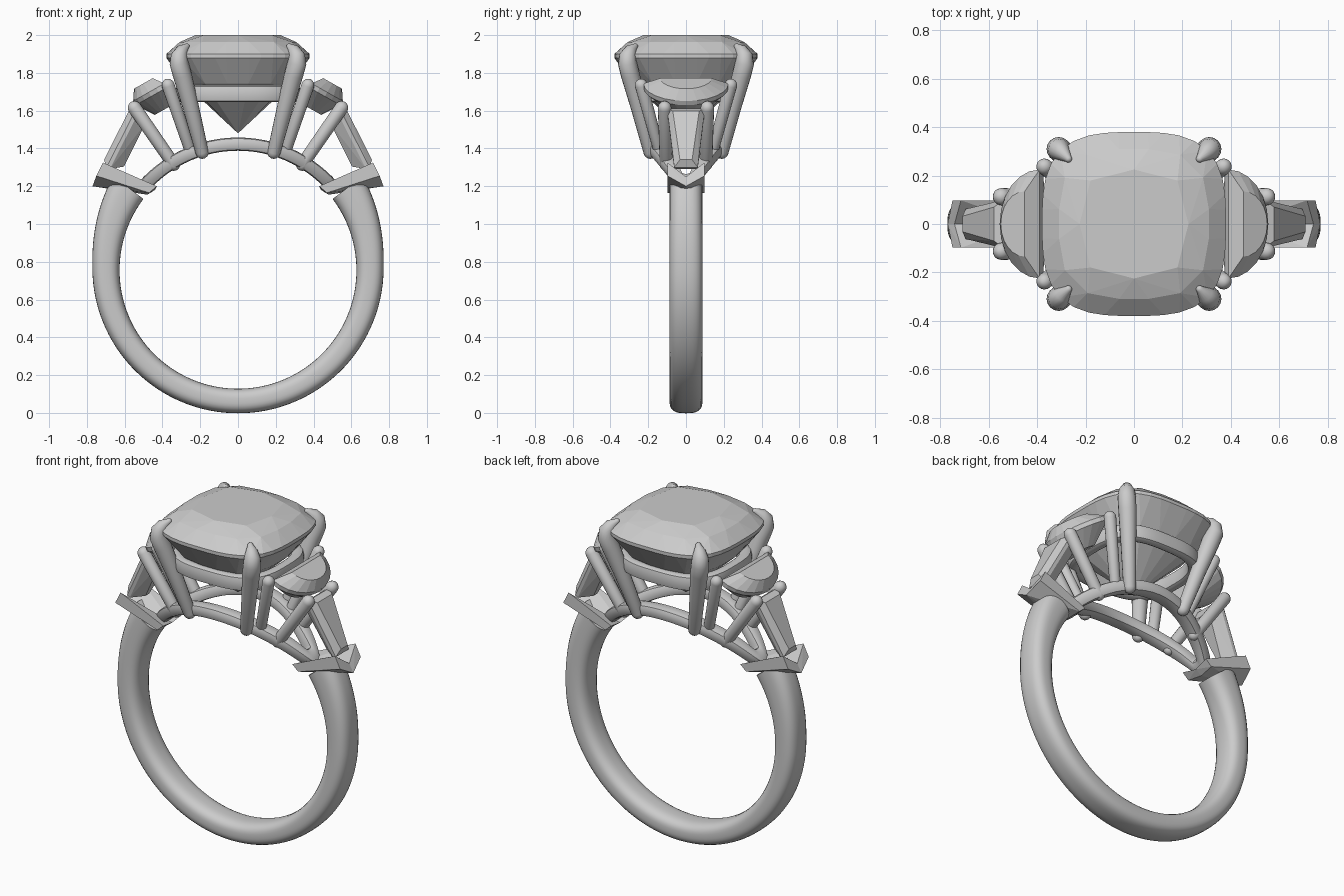
import bpy, bmesh
from math import sin, cos, pi, radians, copysign
from mathutils import Vector

cube = bpy.data.objects.get("Cube")
if cube:
    bpy.data.objects.remove(cube, do_unlink=True)

grey = bpy.data.materials.new("light grey")
grey.use_nodes = True
grey.diffuse_color = (0.6, 0.6, 0.6, 1)
grey.node_tree.nodes["Principled BSDF"].inputs["Base Color"].default_value = (0.6, 0.6, 0.6, 1)

FINGER = 0.755   # height of the finger hole centre
INNER = 0.627    # finger hole radius


def finish(name, bm, smooth):
    bmesh.ops.recalc_face_normals(bm, faces=bm.faces)
    mesh = bpy.data.meshes.new(name)
    bm.to_mesh(mesh)
    bm.free()
    mesh.materials.append(grey)
    obj = bpy.data.objects.new(name, mesh)
    bpy.context.collection.objects.link(obj)
    if smooth:
        bpy.ops.object.select_all(action='DESELECT')
        obj.select_set(True)
        bpy.context.view_layer.objects.active = obj
        bpy.ops.object.shade_smooth_by_angle(angle=radians(40))
    return obj


def hull(name, points):
    """Faceted solid wrapped around the given points."""
    bm = bmesh.new()
    verts = [bm.verts.new(p) for p in points]
    res = bmesh.ops.convex_hull(bm, input=verts)
    spare = {v for v in res["geom_interior"] + res["geom_unused"] if isinstance(v, bmesh.types.BMVert)}
    bmesh.ops.delete(bm, geom=list(spare), context='VERTS')
    bmesh.ops.dissolve_limit(bm, angle_limit=0.02, verts=bm.verts, edges=bm.edges)
    return finish(name, bm, False)


def loft(name, rings, closed=False):
    """Skin a row of equal-sized rings, capped unless closed."""
    bm = bmesh.new()
    rows = [[bm.verts.new(p) for p in ring] for ring in rings]
    n = len(rows[0])
    pairs = list(zip(rows, rows[1:])) + ([(rows[-1], rows[0])] if closed else [])
    for a, b in pairs:
        for i in range(n):
            j = (i + 1) % n
            bm.faces.new((a[i], a[j], b[j], b[i]))
    if not closed:
        bm.faces.new(rows[0])
        bm.faces.new(rows[-1])
    return finish(name, bm, True)


def squircle(count, rx, ry, power, turn=0.0):
    """Points on a rounded-square outline."""
    out = []
    for i in range(count):
        a = 2 * pi * i / count + turn
        r = (abs(cos(a)) ** power + abs(sin(a)) ** power) ** (-1 / power)
        out.append((rx * r * cos(a), ry * r * sin(a)))
    return out


def tube(name, stations):
    """Round rod through (point, radius) stations with domed ends."""
    pts = [Vector(p) for p, r in stations]
    rad = [r for p, r in stations]
    start, end = (pts[0] - pts[1]).normalized(), (pts[-1] - pts[-2]).normalized()
    dome = [(sin(a), cos(a)) for a in (radians(25), radians(50), radians(72), radians(86))]
    path = [(pts[0] + start * rad[0] * s, rad[0] * c) for s, c in reversed(dome)]
    path += list(zip(pts, rad))
    path += [(pts[-1] + end * rad[-1] * s, rad[-1] * c) for s, c in dome]
    rings = []
    for i, (p, r) in enumerate(path):
        t = (path[min(i + 1, len(path) - 1)][0] - path[max(i - 1, 0)][0]).normalized()
        u = t.cross(Vector((0, 1, 0))).normalized()
        v = t.cross(u)
        rings.append([p + r * (u * x + v * y) for x, y in squircle(16, 1, 1, 2)])
    return loft(name, rings)


def polar(angle, r, y):
    return (r * cos(angle), y, FINGER + r * sin(angle))


# Shank: open band, thickening toward the shoulders
rings = []
STEPS = 96
for i in range(STEPS + 1):
    a = radians(143 + 254 * i / STEPS)
    outer = 0.757 + 0.014 * (1 + min(0, sin(a))) + 0.12 * max(0, sin(a)) ** 1.5
    mid, half = (outer + INNER) / 2, (outer - INNER) / 2
    rings.append([polar(a, mid + p, q) for p, q in squircle(32, half, 0.087, 2.8)])
loft("shank", rings)

# Base rail: arched oval loop bridging the shoulders over the finger
rings = []
for i in range(72):
    t = 2 * pi * i / 72
    a = radians(90) - radians(46) * cos(t)
    y = copysign(0.06 * abs(sin(t)) ** 0.5, sin(t)) + 0.12 * sin(t) ** 3
    inward = Vector((-cos(t), -sin(t)))
    ring = []
    for p, q in squircle(16, 0.035, 0.042, 4):
        ring.append(polar(a - q * inward.x / 0.67, 0.668 + p, y + q * inward.y))
    rings.append(ring)
loft("base_rail", rings, closed=True)

# Upper gallery rail: cushion-shaped band under the centre stone
inside, outside = squircle(64, 0.27, 0.25, 3), squircle(64, 0.33, 0.31, 3)
rings = []
for (x0, y0), (x1, y1) in zip(inside, outside):
    xm, ym, dx, dy = (x0 + x1) / 2, (y0 + y1) / 2, (x1 - x0) / 2, (y1 - y0) / 2
    rings.append([(xm + dx * p, ym + dy * p, 1.69 + q) for p, q in squircle(16, 1, 0.045, 4)])
loft("gallery_rail", rings, closed=True)

# Centre stone: cushion cut with table, crown, girdle and pavilion
points = [(0, 0, 1.48)]
for count, size, z, turn in ((8, 0.225, 2.0, 0), (16, 0.31, 1.963, pi / 16), (40, 0.38, 1.90, 0),
                             (40, 0.38, 1.88, 0), (16, 0.285, 1.745, pi / 16)):
    points += [(x, y, z) for x, y in squircle(count, size, size, 3.1, turn)]
hull("centre_stone", points)

for sx, side in ((1, "left"), (-1, "right")):
    # Half-moon side stone, tilted down and outward
    along, up = Vector((0.87, 0, -0.49)), Vector((0.49, 0, 0.87))
    points = []
    for scale, lift, shift in ((0.6, 0.065, 0.04), (1, 0.01, 0), (1, -0.015, 0), (0.45, -0.11, 0.04)):
        for i in range(13):
            t = pi * i / 12
            p = Vector((0.385, 0.225 * scale * cos(t), 1.735))
            p += along * (0.19 * scale * sin(t) + shift) + up * lift
            points.append((p.x * sx, p.y, p.z))
    hull(side + "_half_moon_stone", points)

    # Tapered baguette stone with step-cut crown and keel
    along, up = Vector((0.45, 0, -0.89)), Vector((0.89, 0, 0.45))
    points = []
    for inset, lift in ((0.03, 0.0), (0.0, -0.03), (0.0, -0.05), (0.045, -0.11)):
        for dist, half in ((inset, 0.1), (0.35 - inset, 0.062)):
            for sy in (1, -1):
                p = Vector((0.565, sy * (half - inset), 1.625)) + along * dist + up * lift
                points.append((p.x * sx, p.y, p.z))
    hull(side + "_baguette_stone", points)

    for sy, face in ((-1, "front"), (1, "back")):
        tag = side + "_" + face

        # Chevron collar closing the shoulder, folded on the centre line
        y = 0.098 * sy
        hull(tag + "_collar", [(sx * px, py, pz) for px, py, pz in (
            (0.43, y, 1.20), (0.47, y, 1.165), (0.715, y, 1.325), (0.75, y, 1.255),
            (0.44, 0, 1.18), (0.48, 0, 1.155), (0.742, 0, 1.25), (0.77, 0, 1.20))])

        # Claw prongs bent over the corners of the centre stone
        tube(tag + "_claw", [((sx * px, sy * py, pz), r) for px, py, pz, r in (
            (0.19, 0.19, 1.38, 0.035), (0.25, 0.25, 1.62, 0.043), (0.295, 0.295, 1.79, 0.05),
            (0.312, 0.31, 1.85, 0.05), (0.31, 0.308, 1.89, 0.045), (0.295, 0.292, 1.92, 0.033),
            (0.272, 0.27, 1.94, 0.016))])

        # Straight prongs for the half-moon and baguette stones
        tube(tag + "_half_moon_prong", [((sx * 0.37, sy * 0.237, 1.735), 0.034),
                                        ((sx * 0.25, sy * 0.14, 1.38), 0.03)])
        tube(tag + "_baguette_prong", [((sx * 0.548, sy * 0.113, 1.615), 0.036),
                                       ((sx * 0.34, sy * 0.105, 1.315), 0.034)])
